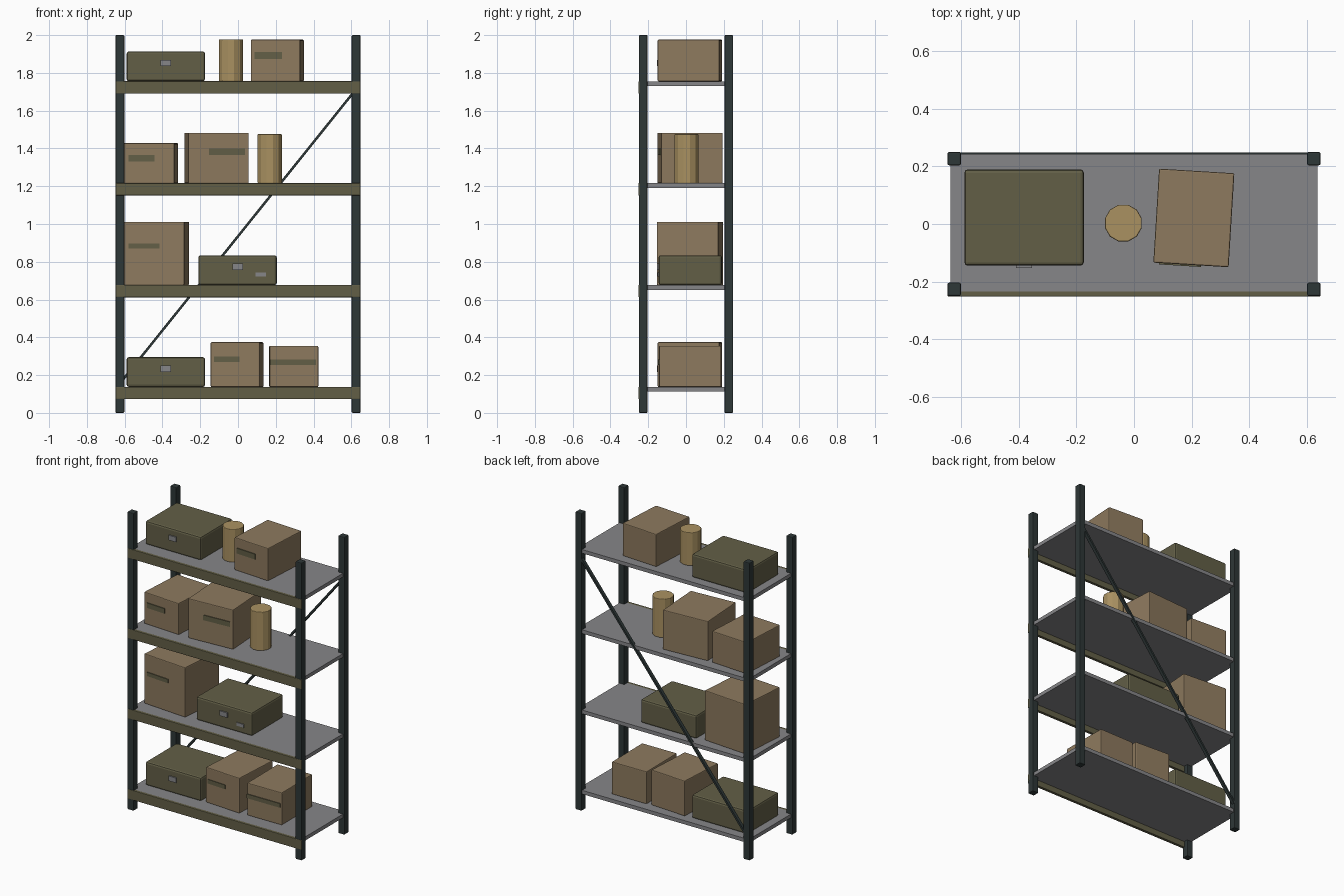
import bpy, math
from mathutils import Matrix, Vector

cube = bpy.data.objects.get("Cube")
if cube:
    bpy.data.objects.remove(cube, do_unlink=True)


def material(name, r, g, b):
    m = bpy.data.materials.new(name)
    m.use_nodes = True
    m.diffuse_color = (r, g, b, 1)
    m.node_tree.nodes["Principled BSDF"].inputs["Base Color"].default_value = (r, g, b, 1)
    return m


STEEL = material("dark steel", .027, .038, .038)
GREY = material("grey metal", .24, .24, .25)
OLIVE = material("olive paint", .123, .114, .062)
CARD = material("cardboard", .27, .195, .113)
TUBE = material("tan tube", .40, .285, .12)


def finish(obj, name, mat, bevel):
    obj.name = name
    obj.data.materials.append(mat)
    if bevel:
        mod = obj.modifiers.new("Soft edges", "BEVEL")
        mod.width = bevel
        mod.segments = 2
        mod.limit_method = "ANGLE"
        mod.angle_limit = math.radians(40)
    return obj


def block(name, mat, size, centre, turn=Matrix(), bevel=0.0):
    bpy.ops.mesh.primitive_cube_add(size=1)
    obj = bpy.context.object
    obj.data.transform(Matrix.Diagonal((*size, 1)))
    obj.matrix_world = Matrix.Translation(centre) @ turn
    return finish(obj, name, mat, bevel)


def front_plate(name, mat, thick, centre, depth, turn, plate):
    """Thin plate on the front of a container: x offset, z, width, height."""
    dx, z, w, h = plate
    local = turn @ Vector((dx, -depth / 2 - thick / 2 + 0.001, 0))
    block(name, mat, (w, thick, h), (centre[0] + local.x, centre[1] + local.y, z), turn)


def carton(name, x, base, width, height, degrees, label, depth=0.327):
    turn = Matrix.Rotation(math.radians(degrees), 4, "Z")
    centre = (x, 0.021, base + height / 2)
    block(name, CARD, (width, depth, height), centre, turn, 0.005)
    dx, up, w, h = label
    front_plate(name + "_label", OLIVE, 0.006, centre, depth, turn, (dx, base + up, w, h))


def case(name, x, base, tag=False):
    depth = 0.335
    centre = (x, 0.0225, base + 0.079)
    block(name, OLIVE, (0.415, depth, 0.158), centre, Matrix(), 0.012)
    front_plate(name + "_latch", GREY, 0.0095, centre, depth, Matrix(), (0, base + .097, .055, .033))
    if tag:
        front_plate(name + "_tag", GREY, 0.006, centre, depth, Matrix(), (.122, base + .056, .055, .022))


def tube(name, x, base, height):
    bpy.ops.mesh.primitive_cylinder_add(vertices=12, radius=0.066, depth=height,
                                        location=(x, 0.003, base + height / 2),
                                        rotation=(0, 0, math.radians(15)))
    finish(bpy.context.object, name, TUBE, 0.004)


# Corner posts
for side, sx in (("right", -1), ("left", 1)):
    for end, sy in (("front", -1), ("back", 1)):
        block(f"{end}_{side}_post", STEEL, (.046, .046, 2), (sx * .625, sy * .227, 1),
              bevel=0.005)

# Shelf decks with front beams
shelves = [0.137 + 0.5395 * i for i in range(4)]
for i, top in enumerate(shelves, 1):
    block(f"shelf_deck_{i}", GREY, (1.274, .488, .025), (0, 0, top - .0125))
    block(f"shelf_beam_{i}", OLIVE, (1.296, .02, .065), (0, -.242, top - .032), bevel=0.003)

# Diagonal brace across the back
low, high = Vector((-.61, .238, .175)), Vector((.61, .238, 1.695))
span = high - low
tilt = Matrix.Rotation(-math.atan2(span.z, span.x), 4, "Y")
block("back_brace", STEEL, (span.length, .022, .013), (low + high) / 2, tilt)

# Bottom shelf
s = shelves[0]
case("bottom_case", -.382, s)
carton("bottom_carton_middle", -.005, s, .26, .237, -3.5, (-.045, .147, .135, .028))
carton("bottom_carton_end", .295, s, .257, .218, .5, (-.005, .131, .245, .028))

# Second shelf
s = shelves[1]
carton("second_carton", -.433, s, .323, .335, -4.5, (-.052, .206, .165, .026))
case("second_case", -.002, s, tag=True)

# Third shelf
s = shelves[2]
carton("third_carton_small", -.461, s, .27, .212, -3.5, (-.04, .131, .138, .034))
carton("third_carton_large", -.114, s, .322, .266, 3.5, (.045, .166, .19, .034))
tube("third_tube", .168, s, .26)

# Top shelf
s = shelves[3]
case("top_case", -.382, s)
tube("top_tube", -.037, s, .222)
carton("top_carton", .208, s, .262, .22, -3.5, (-.038, .137, .145, .036))
